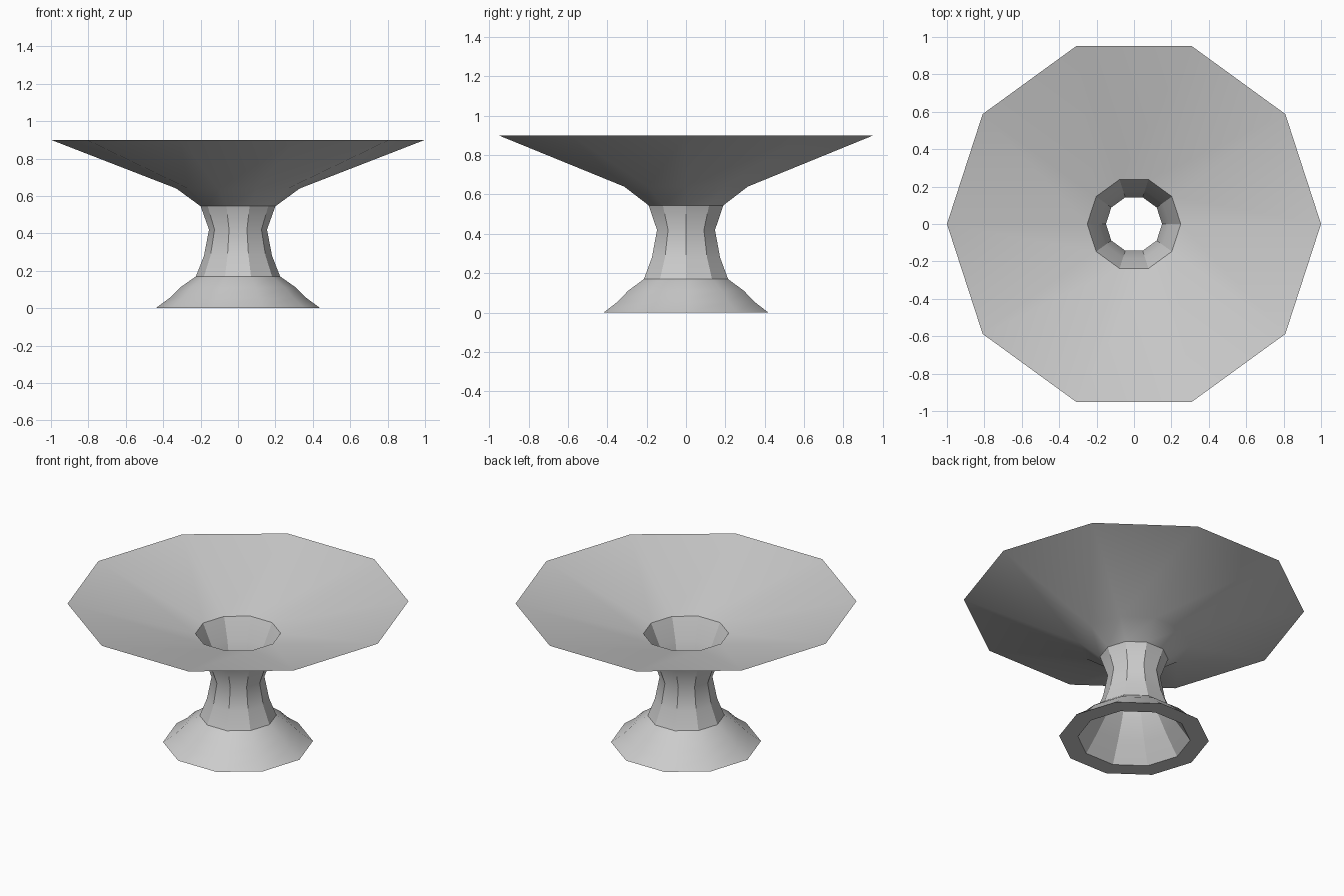
import bpy, bmesh
from math import cos, sin, tau, radians

if "Cube" in bpy.data.objects:
    bpy.data.objects.remove(bpy.data.objects["Cube"])

SIDES = 10


def lathe(name, profile):
    """Revolve a closed (radius, height) profile into a ten-sided solid."""
    bm = bmesh.new()
    rings = [[bm.verts.new((r * cos(tau * i / SIDES), r * sin(tau * i / SIDES), z))
              for i in range(SIDES)] for r, z in profile]
    for a, b in zip(rings, rings[1:] + rings[:1]):
        for i in range(SIDES):
            j = (i + 1) % SIDES
            bm.faces.new((a[i], a[j], b[j], b[i]))
    bmesh.ops.recalc_face_normals(bm, faces=bm.faces)
    mesh = bpy.data.meshes.new(name)
    bm.to_mesh(mesh)
    bm.free()
    obj = bpy.data.objects.new(name, mesh)
    bpy.context.collection.objects.link(obj)
    bpy.context.view_layer.objects.active = obj
    obj.select_set(True)
    bpy.ops.object.shade_smooth_by_angle(angle=radians(30))
    return obj


# Outside: foot, waist and wide flared dish
outer = [(0.44, 0), (0.365, 0.055), (0.31, 0.11), (0.225, 0.17), (0.182, 0.28),
         (0.155, 0.42), (0.2, 0.545), (0.33, 0.64), (1.0, 0.9)]
# Inside: dish slope, throat and hollow under the foot
inner = [(0.25, 0.70), (0.19, 0.57), (0.15, 0.43), (0.152, 0.34),
         (0.18, 0.24), (0.25, 0.12), (0.33, 0)]

lathe("pedestal_dish", outer + inner)
